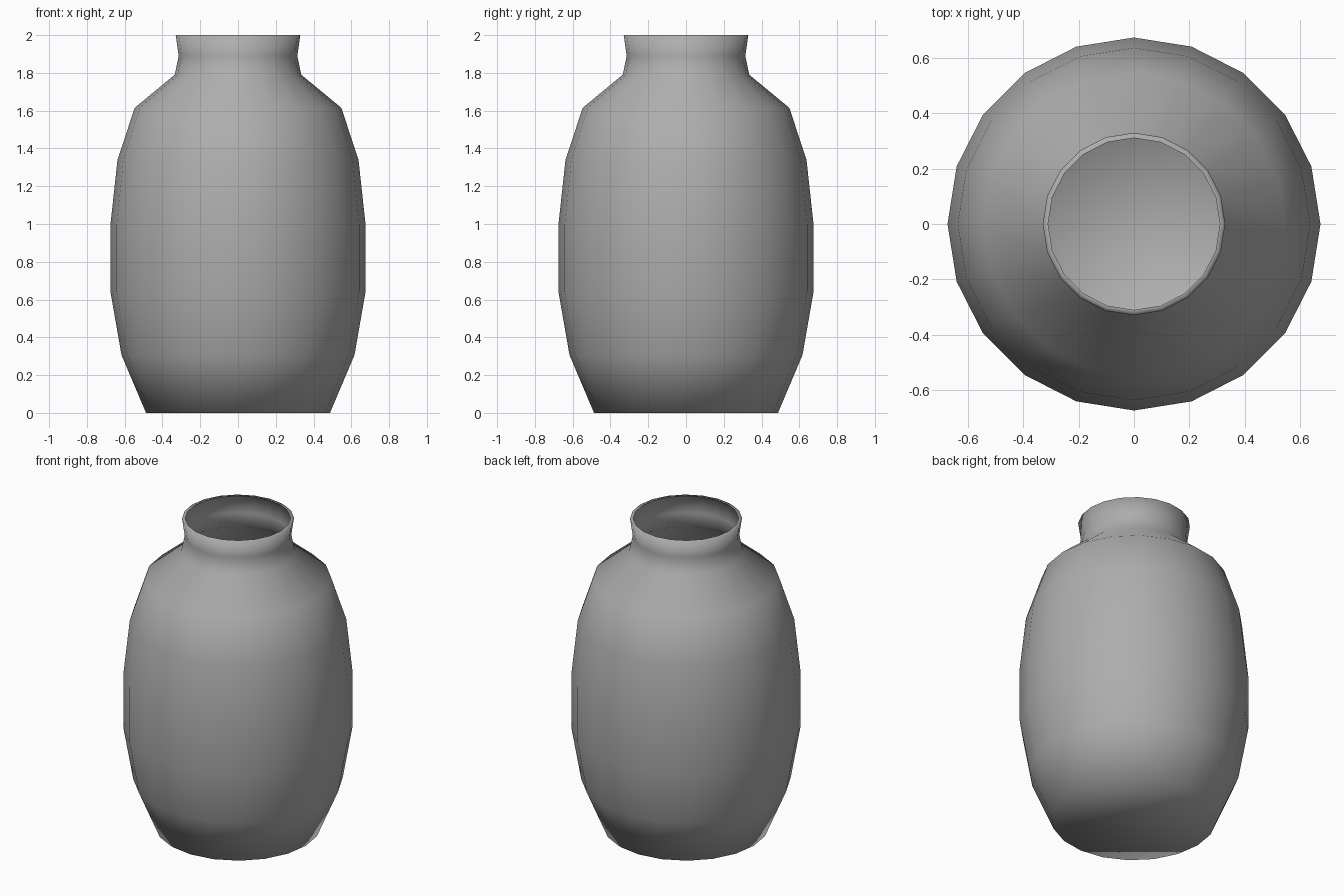
import bpy, bmesh
from math import cos, sin, tau

if "Cube" in bpy.data.objects:
    bpy.data.objects.remove(bpy.data.objects["Cube"])

SIDES = 20
# Silhouette from foot to mouth, ending in a flat inward lip: (radius, height)
PROFILE = [(0.487, 0.0), (0.617, 0.307), (0.675, 0.64), (0.675, 1.0), (0.638, 1.34),
           (0.547, 1.615), (0.335, 1.79), (0.314, 1.89), (0.33, 2.0), (0.311, 2.0)]

# Thin open-topped jar: lathe the profile, close only the base
bm = bmesh.new()
rings = [[bm.verts.new((r * cos(tau * i / SIDES), r * sin(tau * i / SIDES), z))
          for i in range(SIDES)] for r, z in PROFILE]
for low, high in zip(rings, rings[1:]):
    for i in range(SIDES):
        j = (i + 1) % SIDES
        bm.faces.new((low[i], low[j], high[j], high[i]))
bm.faces.new(rings[0][::-1])

# Soft shading over walls, lip and base
for face in bm.faces:
    face.smooth = True

mesh = bpy.data.meshes.new("jar")
bm.to_mesh(mesh)
bm.free()
bpy.context.collection.objects.link(bpy.data.objects.new("jar", mesh))

# Dark grey clay
clay = bpy.data.materials.new("clay")
clay.diffuse_color = (0.42, 0.42, 0.42, 1)
clay.use_nodes = True
clay.node_tree.nodes["Principled BSDF"].inputs["Base Color"].default_value = clay.diffuse_color
mesh.materials.append(clay)
